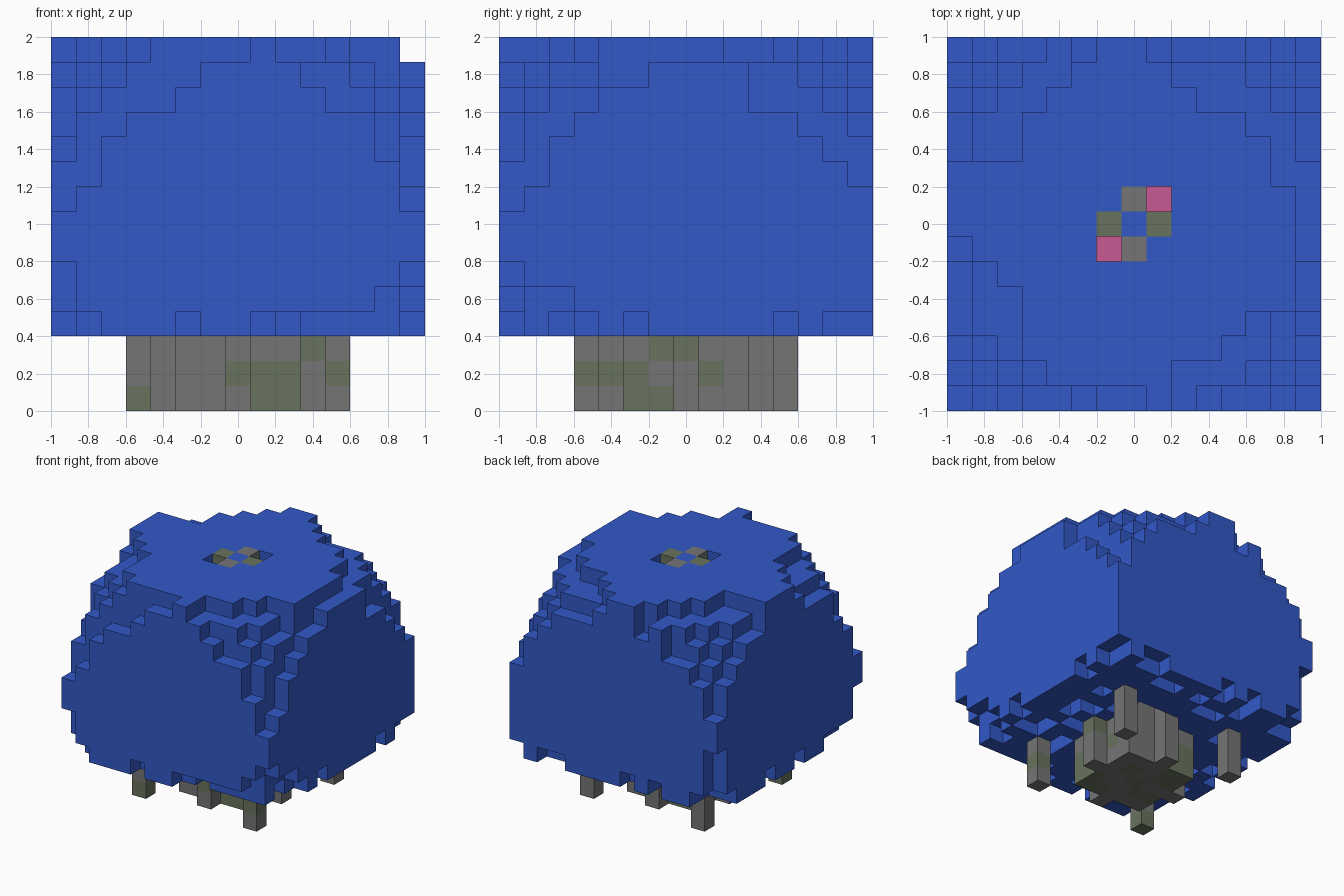
import bpy
import bmesh
import random
from mathutils import Vector

random.seed(3)
cube = bpy.data.objects.get("Cube")
if cube:
    bpy.data.objects.remove(cube)

V = 2 / 15          # block size
AXES = [Vector(a) for a in ((1, 0, 0), (0, 1, 0), (0, 0, 1))]


def material(name, rgb):
    m = bpy.data.materials.new(name)
    m.use_nodes = True
    m.diffuse_color = (*rgb, 1)
    bsdf = m.node_tree.nodes["Principled BSDF"]
    bsdf.inputs["Base Color"].default_value = (*rgb, 1)
    bsdf.inputs["Roughness"].default_value = 0.9
    return m


BLUE = material("leaf blue", (0.032, 0.098, 0.57))
GREY = material("stone grey", (0.178, 0.178, 0.178))
MOSS = material("mossy green", (0.138, 0.17, 0.11))
PINK = material("pink", (0.57, 0.102, 0.29))
MATS = [BLUE, GREY, MOSS, PINK]

blocks = {}         # (i, j, k) -> (part name, material)

# First and last block of each row in the flat sides of the canopy
TOP = [(-1, 0), (-2, 1), (-3, 2), (-4, 4), (-4, 5), (-7, 5), (-7, 6), (-7, 6),
       (-6, 6), (-5, 6), (-4, 6), (-4, 4), (-4, 3), (-3, 1), (1, 1)]
FRONT = [(-1, 2), (-2, 3), (-4, 5), (-5, 5), (-5, 6), (-6, 7), (-7, 7),
         (-7, 7), (-6, 6), (-6, 5), (-5, 1)]
SIDE = [(-1, 2), (-3, 2), (-4, 4), (-5, 5), (-5, 6), (-6, 7), (-7, 7),
        (-7, 7), (-6, 7), (-4, 7), (-3, 6)]


def in_row(row, n):
    return row[0] <= n <= row[1]


# Canopy: a blocky ball clipped by its box, with a ragged surface
for i in range(-7, 8):
    for j in range(-7, 8):
        for k in range(3, 15):
            size = i * i + j * j + (k - 6.5) ** 2
            inside = size + random.uniform(-5, 5) < 97
            if k == 14:
                inside = in_row(TOP[7 - j], i)
            else:
                if j == -7:
                    inside = in_row(FRONT[13 - k], i)
                if i == 7:
                    inside = (inside or j > -7) and in_row(SIDE[13 - k], j)
            if inside and (k > 3 or random.random() > 0.28):
                blocks[i, j, k] = ("canopy", BLUE)

# Stone pattern: known mossy blocks, others scattered on the far sides
mossy = {(-4, -4, 0), (4, -4, 1), (0, -3, 1), (3, 0, 2), (2, -1, 0),
         (2, -1, 2), (2, 1, 1), (-2, 2, 0), (-2, 2, 1)}
mossy |= {(i, -2, k) for i in (1, 2) for k in (0, 1)}


def stone(part, i, j, k):
    hidden = -2 < j < 3 and -3 < i < 2
    moss = (i, j, k) in mossy or (hidden and random.random() < 0.3)
    blocks[i, j, k] = (part, MOSS if moss else GREY)


# Trunk base with one buttress per side, and four corner posts
for k in range(5):
    for i in range(-2, 3):
        for j in range(-2, 3):
            stone("trunk", i, j, k)
    for a in (-3, 3):
        stone("trunk", a, 0, k)
        stone("trunk", 0, a, k)
    for a in (-4, 4):
        for b in (-4, 4):
            stone("corner_posts", a, b, k)

# Stone core showing at the top of the canopy
for k in range(5, 15):
    for a in (-1, 1):
        blocks[a, 0, k] = ("core", MOSS)
        blocks[0, a, k] = ("core", GREY)

# Two diagonal pits with pink blocks at the bottom
for a in (-1, 1):
    for k in range(12, 15):
        blocks.pop((a, a, k), None)
    blocks[a, a, 11] = ("pit_blocks", PINK)


def build(part):
    """Make one mesh from the exposed block faces of a part."""
    bm = bmesh.new()
    for cell, (name, mat) in blocks.items():
        if name != part:
            continue
        c = Vector(cell)
        for n in range(3):
            for side in (1, -1):
                d = AXES[n] * side
                if tuple(int(q) for q in c + d) in blocks:
                    continue
                u, w = AXES[(n + 1) % 3], AXES[(n + 2) % 3]
                ring = [u + w, w - u, -u - w, u - w][::side]
                mid = c + Vector((0, 0, 0.5))
                verts = [bm.verts.new((mid + (d + r) / 2) * V) for r in ring]
                bm.faces.new(verts).material_index = MATS.index(mat)
    bmesh.ops.remove_doubles(bm, verts=bm.verts, dist=0.001)
    mesh = bpy.data.meshes.new(part)
    bm.to_mesh(mesh)
    bm.free()
    for m in MATS:
        mesh.materials.append(m)
    bpy.context.collection.objects.link(bpy.data.objects.new(part, mesh))


for part in ("canopy", "trunk", "corner_posts", "core", "pit_blocks"):
    build(part)
